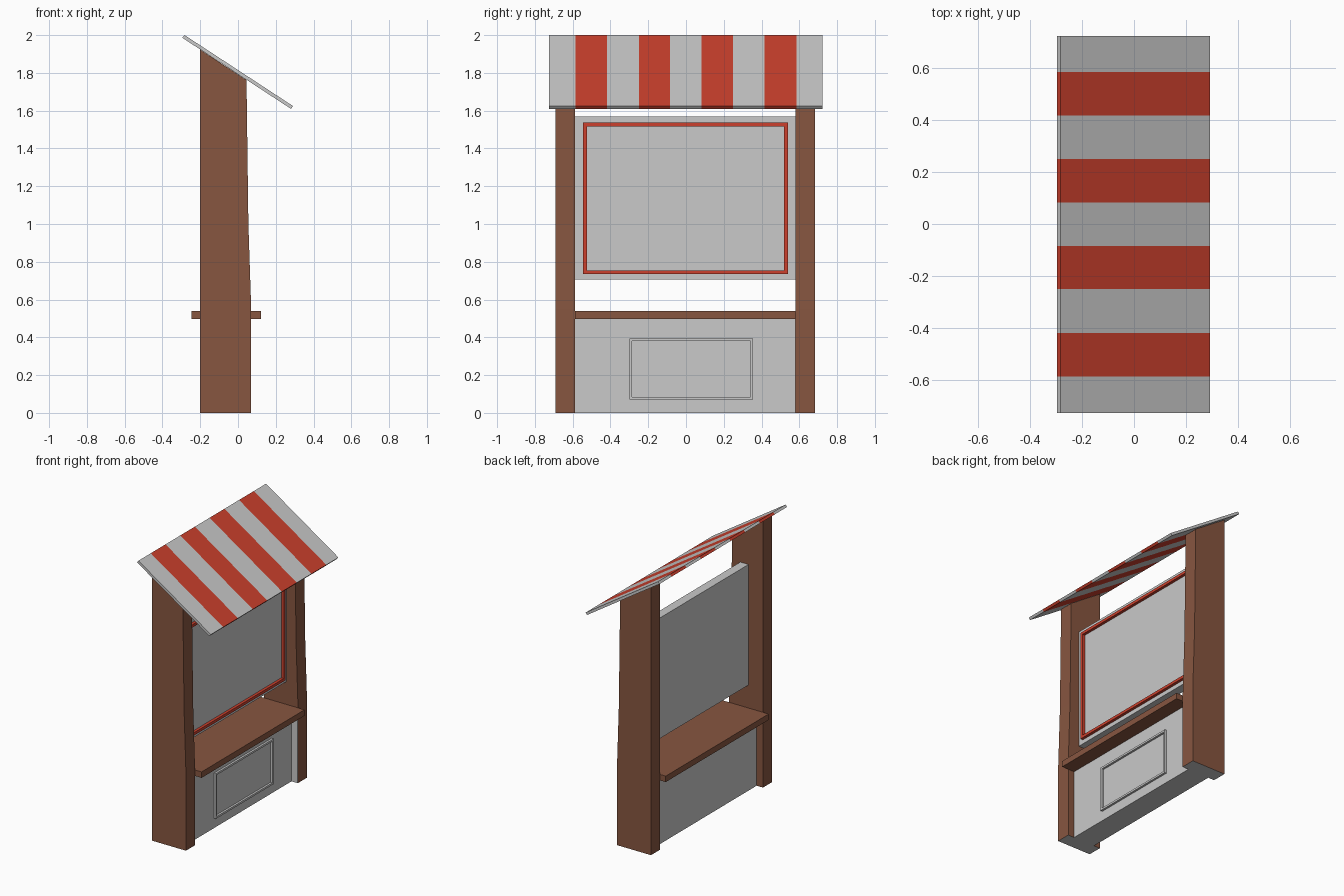
import bpy
import bmesh

cube = bpy.data.objects.get("Cube")
if cube:
    bpy.data.objects.remove(cube, do_unlink=True)


def material(name, rgb):
    m = bpy.data.materials.new(name)
    m.use_nodes = True
    m.diffuse_color = (*rgb, 1)
    m.node_tree.nodes["Principled BSDF"].inputs["Base Color"].default_value = (*rgb, 1)
    return m


WOOD = material("brown wood", (0.242, 0.093, 0.051))
WHITE = material("off white", (0.585, 0.585, 0.585))
RED = material("awning red", (0.604, 0.051, 0.026))


def extrude_y(name, profile, y0, y1, *mats):
    """Solid with an xz profile, running from y0 to y1."""
    bm = bmesh.new()
    face = bm.faces.new([bm.verts.new((x, y0, z)) for x, z in profile])
    new = bmesh.ops.extrude_face_region(bm, geom=[face])["geom"]
    for v in new:
        if isinstance(v, bmesh.types.BMVert):
            v.co.y = y1
    bmesh.ops.recalc_face_normals(bm, faces=bm.faces)
    mesh = bpy.data.meshes.new(name)
    bm.to_mesh(mesh)
    bm.free()
    for m in mats:
        mesh.materials.append(m)
    obj = bpy.data.objects.new(name, mesh)
    bpy.context.collection.objects.link(obj)
    return obj


def box(name, x, y, z, mat):
    return extrude_y(name, [(x[0], z[0]), (x[1], z[0]), (x[1], z[1]), (x[0], z[1])], *y, mat)


def frame(name, x, y, z, w, mat):
    """Rectangular moulding on a face that looks along +x."""
    bm = bmesh.new()
    rings = []
    for px in x:
        for d in (0, w):
            rings.append([bm.verts.new((px, a, b)) for a, b in (
                (y[0] + d, z[0] + d), (y[1] - d, z[0] + d),
                (y[1] - d, z[1] - d), (y[0] + d, z[1] - d))])
    back_out, back_in, front_out, front_in = rings
    for a, b in ((back_out, front_out), (front_out, front_in),
                 (front_in, back_in), (back_in, back_out)):
        for i in range(4):
            j = (i + 1) % 4
            bm.faces.new((a[i], a[j], b[j], b[i]))
    bmesh.ops.recalc_face_normals(bm, faces=bm.faces)
    mesh = bpy.data.meshes.new(name)
    bm.to_mesh(mesh)
    bm.free()
    mesh.materials.append(mat)
    bpy.context.collection.objects.link(bpy.data.objects.new(name, mesh))


INNER = (-0.587, 0.58)

# Tapered side posts with slanted tops and pale undersides
post = [(-0.2, 0), (0.07, 0), (0.07, 0.55), (0.055, 1.0), (0.045, 1.762), (-0.2, 1.923)]
for name, y0, y1 in (("right_post", -0.69, INNER[0]), ("left_post", INNER[1], 0.683)):
    obj = extrude_y(name, post, y0, y1, WOOD, WHITE)
    for p in obj.data.polygons:
        if p.normal.z < -0.9:
            p.material_index = 1

# Pale lining on the inside of the left post, below the counter
box("post_lining", (-0.199, 0.069), (INNER[1] - 0.002, INNER[1]), (0, 0.497), WHITE)

# Base wall with raised moulding, and the counter
box("base_wall", (-0.15, 0.02), INNER, (0, 0.497), WHITE)
frame("base_moulding", (0.019, 0.035), (-0.3, 0.355), (0.07, 0.395), 0.014, WHITE)
box("counter", (-0.245, 0.122), INNER, (0.497, 0.54), WOOD)

# Hanging board with red border
box("board", (-0.085, -0.02), INNER, (0.705, 1.57), WHITE)
frame("board_border", (-0.021, 0), (-0.545, 0.54), (0.735, 1.537), 0.02, RED)

# Sloping striped awning
slab = [(-0.295, 1.986), (0.28, 1.61), (0.292, 1.624), (-0.283, 2.0)]
edges = [-0.725, -0.585, -0.418, -0.25, -0.085, 0.082, 0.25, 0.416, 0.584, 0.722]
for i, (y0, y1) in enumerate(zip(edges, edges[1:])):
    extrude_y(f"awning_stripe_{i + 1}", slab, y0, y1, RED if i % 2 else WHITE)
